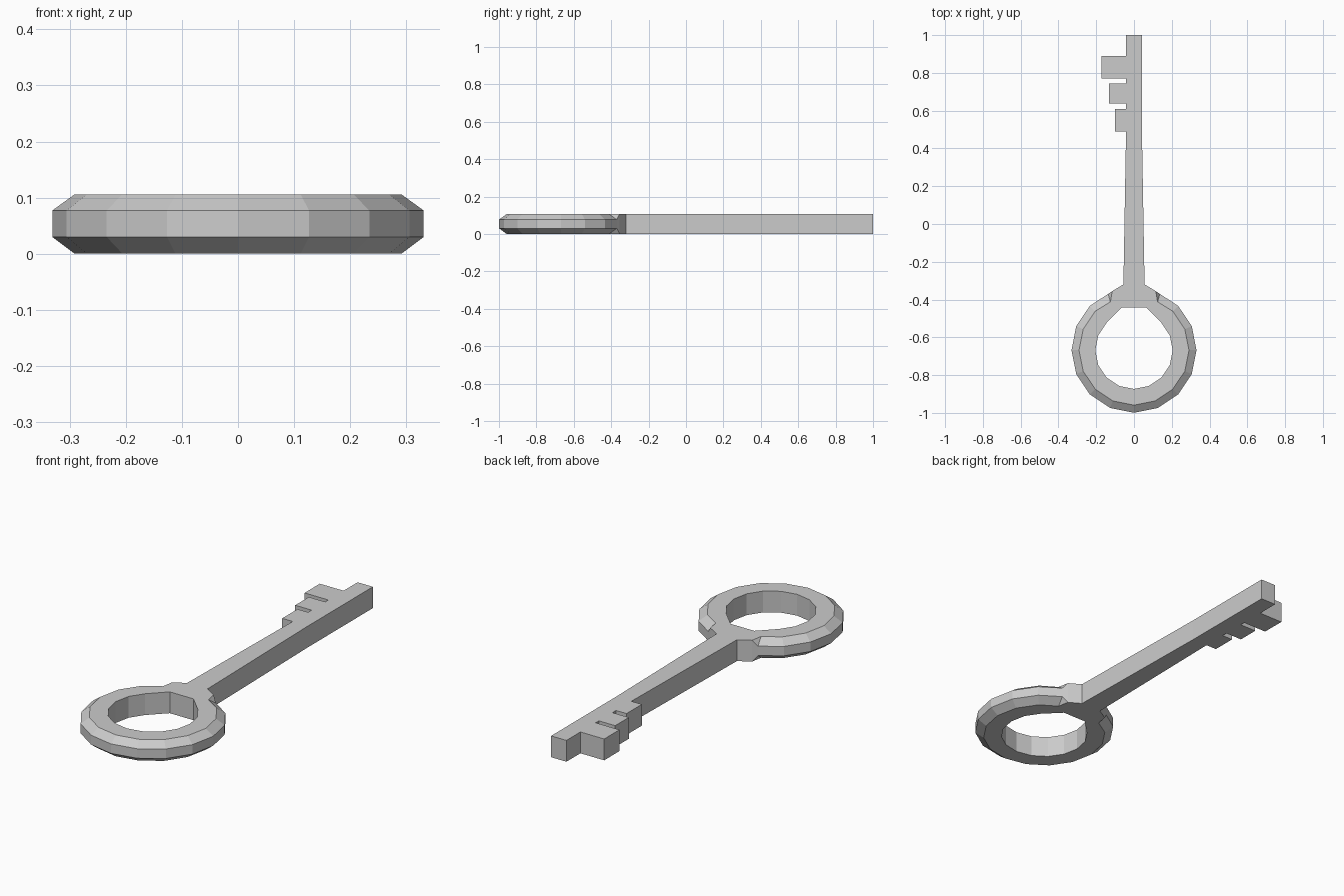
import bpy, bmesh
from math import radians, sin, cos

if "Cube" in bpy.data.objects:
    bpy.data.objects.remove(bpy.data.objects["Cube"])

H = 0.106            # total thickness
LO, HI = 0.03, 0.077  # rim band of the bow
CY = -0.668          # bow centre
bm = bmesh.new()
cache = {}


def v(p, z):
    # shared vertex at a plan point and height
    key = (round(p[0], 4), round(p[1], 4), round(z, 4))
    if key not in cache:
        cache[key] = bm.verts.new(key)
    return cache[key]


def polar(r, a):
    return (r * cos(radians(a)), CY + r * sin(radians(a)))


# Bow: (hole, flat edge, rim) plan points of each column, right half
cols = [(polar(0.205, a), polar(0.291, a), polar(0.331, a))
        for a in [-90 + 22.5 * i for i in range(7)]]
neck_in, neck_flat, neck_rim = (0.065, -0.443), (0.125, -0.412), (0.137, -0.37)
cols.append((neck_in, neck_flat, neck_rim))
collar = (0.115, -0.355)

for s in (1, -1):
    def m(p):
        return (s * p[0], p[1])

    def section(c):
        i, f, r = map(m, c)
        return [v(i, 0), v(f, 0), v(r, LO), v(r, HI), v(f, H), v(i, H)]

    secs = [section(c) for c in cols]
    for a, b in zip(secs, secs[1:]):
        for k in range(6):
            j = (k + 1) % 6
            bm.faces.new((a[k], a[j], b[j], b[k]))
    # End of the chamfer, fanning out to the full-height collar
    q0, q1 = v(m(collar), 0), v(m(collar), H)
    e = secs[-1]
    bm.faces.new((e[2], e[3], q1, q0))
    bm.faces.new((e[1], e[2], q0))
    bm.faces.new((e[3], e[4], q1))

# Blade: collar, tapered shaft and teeth as one flat outline
W = 0.042
outline = [(-neck_in[0], neck_in[1]), neck_in, neck_flat, collar,
           (0.056, -0.32), (W, 0.49), (W, 1), (-W, 1)]
for x, y0, y1 in [(-0.173, 0.77, 0.89), (-0.132, 0.638, 0.745), (-0.1, 0.49, 0.61)]:
    outline += [(-W, y1), (x, y1), (x, y0), (-W, y0)]
outline += [(-0.056, -0.32), (-collar[0], collar[1]), (-neck_flat[0], neck_flat[1])]

n = len(outline)
bm.faces.new([v(p, H) for p in outline])
bm.faces.new([v(p, 0) for p in reversed(outline)])
for i in range(n):
    if i in (1, 2, n - 2, n - 1):   # joined to the bow here
        continue
    a, b = outline[i], outline[(i + 1) % n]
    bm.faces.new((v(a, 0), v(b, 0), v(b, H), v(a, H)))

bmesh.ops.recalc_face_normals(bm, faces=bm.faces[:])
mesh = bpy.data.meshes.new("key")
bm.to_mesh(mesh)
bm.free()
bpy.context.collection.objects.link(bpy.data.objects.new("key", mesh))
